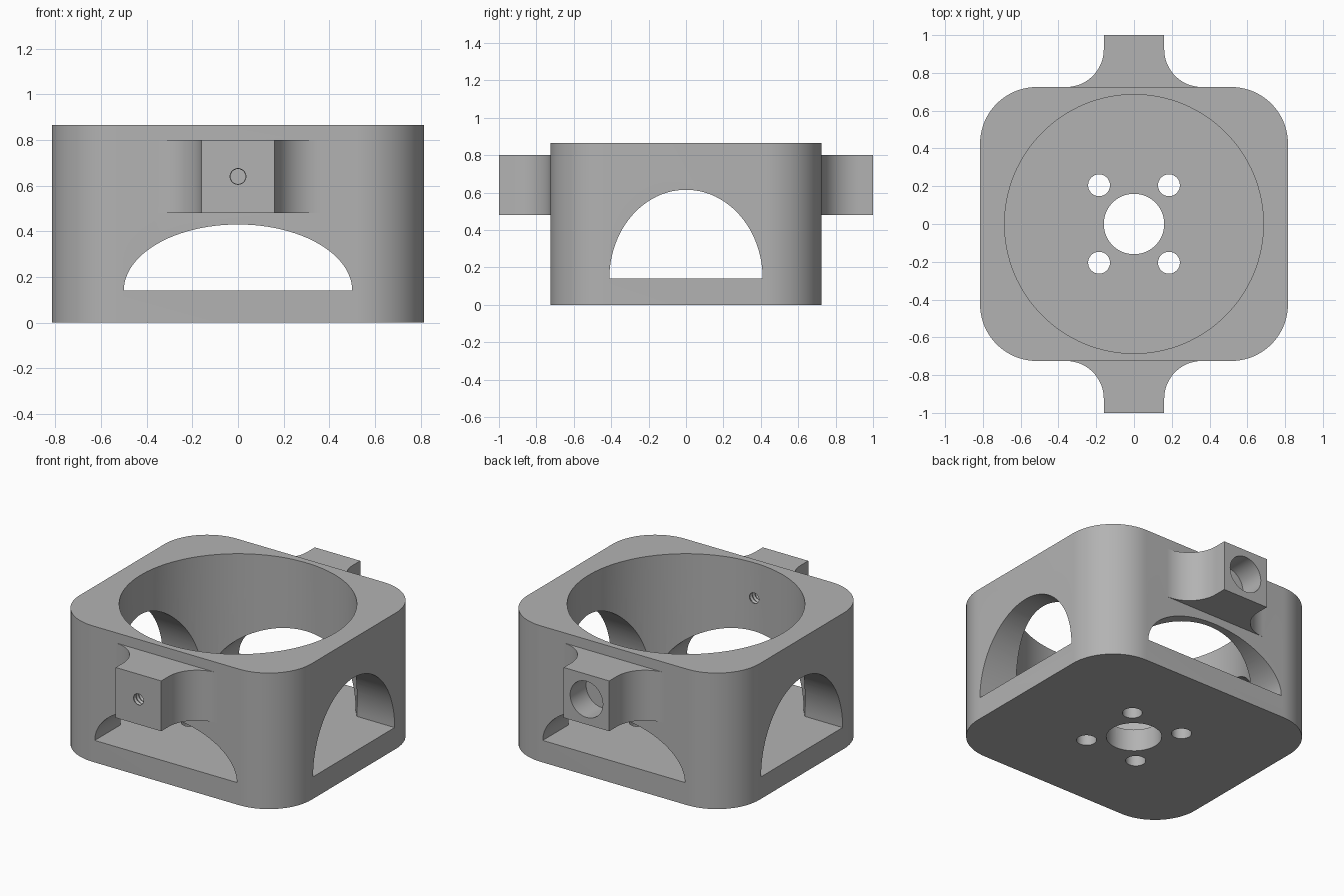
import bpy, bmesh
from math import pi, cos, sin, radians
from mathutils import Matrix

if "Cube" in bpy.data.objects:
    bpy.data.objects.remove(bpy.data.objects["Cube"])

HALF_X, HALF_Y, HEIGHT, FLOOR = 0.815, 0.725, 0.865, 0.14
CORNER, LUG_Z = 0.3, 0.64

grey = bpy.data.materials.new("plain grey")
grey.use_nodes = True
colour = (0.45, 0.45, 0.45, 1)
grey.diffuse_color = colour
grey.node_tree.nodes["Principled BSDF"].inputs["Base Color"].default_value = colour


def arc(cx, cy, rx, ry, start, end, steps):
    """Points on an elliptical arc, angles in degrees."""
    angles = [radians(start + (end - start) * i / steps) for i in range(steps + 1)]
    return [(cx + rx * cos(a), cy + ry * sin(a)) for a in angles]


def circle(x, y, r, steps=64):
    return arc(x, y, r, r, 0, 360, steps)[:-1]


def prism(name, outline, low, high, turn=Matrix()):
    """Extrude an outline from low to high along z, then turn it."""
    bm = bmesh.new()
    face = bm.faces.new([bm.verts.new((x, y, low)) for x, y in outline])
    moved = bmesh.ops.extrude_face_region(bm, geom=[face])["geom"]
    verts = [v for v in moved if isinstance(v, bmesh.types.BMVert)]
    bmesh.ops.translate(bm, verts=verts, vec=(0, 0, high - low))
    bmesh.ops.transform(bm, matrix=turn, verts=bm.verts)
    bmesh.ops.recalc_face_normals(bm, faces=bm.faces)
    mesh = bpy.data.meshes.new(name)
    bm.to_mesh(mesh)
    bm.free()
    obj = bpy.data.objects.new(name, mesh)
    bpy.context.collection.objects.link(obj)
    mesh.materials.append(grey)
    return obj


def combine(tool, operation):
    """Apply a boolean to the body and remove the tool."""
    bpy.context.view_layer.objects.active = body
    mod = body.modifiers.new(tool.name, "BOOLEAN")
    mod.operation, mod.solver, mod.object = operation, "EXACT", tool
    tool.hide_render = True
    bpy.ops.object.modifier_apply(modifier=mod.name)
    bpy.data.objects.remove(tool)


# Turns that send the extrusion axis along y (outline: x, z) or x (outline: y, z)
ALONG_Y = Matrix.Rotation(pi / 2, 4, "X")
ALONG_X = Matrix.Rotation(pi / 2, 4, "Z") @ ALONG_Y

# Rounded block
outline = []
for i, (sx, sy) in enumerate([(1, 1), (-1, 1), (-1, -1), (1, -1)]):
    outline += arc(sx * (HALF_X - CORNER), sy * (HALF_Y - CORNER),
                   CORNER, CORNER, i * 90, i * 90 + 90, 20)
body = prism("housing", outline, 0, HEIGHT)

# Flared lugs, front and back
flare = arc(0.36, 0.925, 0.2, 0.2, 270, 180, 20)
half = [(0.36, 0.70)] + flare + [(0.16, 1)]
lug = half + [(-x, y) for x, y in reversed(half)]
for name, angle in (("back_lug", 0), ("front_lug", pi)):
    combine(prism(name, lug, 0.48, 0.80, Matrix.Rotation(angle, 4, "Z")), "UNION")

# Cylindrical bore above the floor
combine(prism("bore", circle(0, 0, 0.685, 128), FLOOR, 1), "DIFFERENCE")

# Half-elliptical windows through all four walls
combine(prism("front_windows", arc(0, FLOOR, 0.5, 0.29, 0, 180, 48),
              -0.9, 0.9, ALONG_Y), "DIFFERENCE")
combine(prism("side_windows", arc(0, FLOOR, 0.41, 0.475, 0, 180, 48),
              -0.9, 0.9, ALONG_X), "DIFFERENCE")

# Floor holes
combine(prism("centre_hole", circle(0, 0, 0.16), -0.1, 0.3), "DIFFERENCE")
for sx in (-1, 1):
    for sy in (-1, 1):
        combine(prism("screw_hole", circle(sx * 0.185, sy * 0.205, 0.058, 32),
                      -0.1, 0.3), "DIFFERENCE")

# Blind pocket in the back lug
combine(prism("lug_pocket", circle(0, LUG_Z, 0.115, 48), -1.1, -0.84, ALONG_Y),
        "DIFFERENCE")

# Ribbed screw hole through the front lug, made by tapering rings of one cylinder
bm = bmesh.new()
RINGS = 34
rings = []
for i in range(RINGS + 1):
    r = 0.04 if i % 2 else 0.033
    y = -1.03 + 0.45 * i / RINGS
    rings.append([bm.verts.new((x, y, z)) for x, z in circle(0, LUG_Z, r, 20)])
for a, b in zip(rings, rings[1:]):
    for k in range(20):
        bm.faces.new((a[k], a[k - 1], b[k - 1], b[k]))
bm.faces.new(rings[0])
bm.faces.new(rings[-1])
bmesh.ops.recalc_face_normals(bm, faces=bm.faces)
mesh = bpy.data.meshes.new("screw_thread")
bm.to_mesh(mesh)
bm.free()
mesh.materials.append(grey)
thread = bpy.data.objects.new("screw_thread", mesh)
bpy.context.collection.objects.link(thread)
combine(thread, "DIFFERENCE")

# Smooth curved walls, keep edges sharp
bpy.ops.object.select_all(action="DESELECT")
body.select_set(True)
bpy.context.view_layer.objects.active = body
bpy.ops.object.shade_smooth_by_angle(angle=radians(25))
